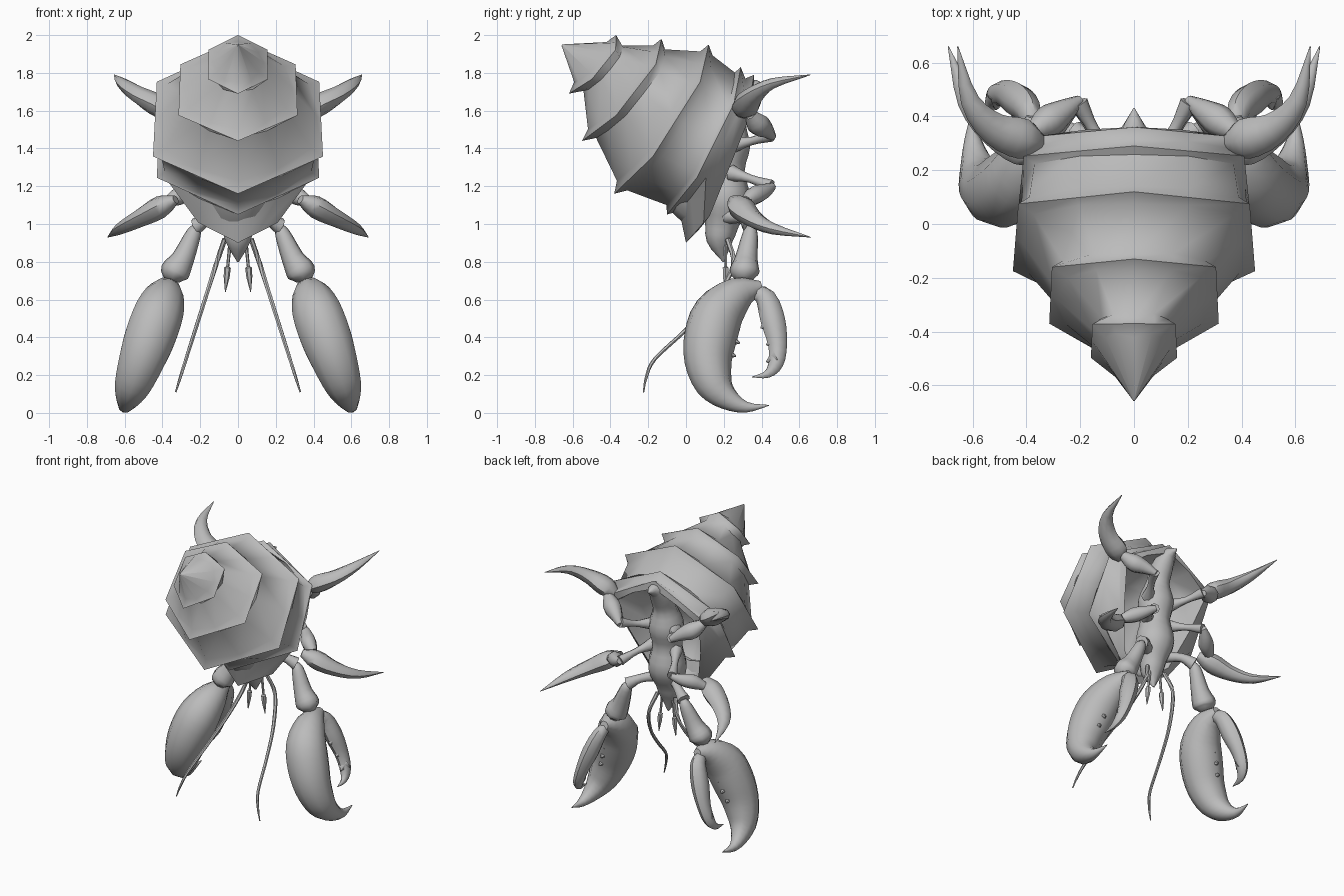
import bpy, bmesh, math
from mathutils import Vector

cube = bpy.data.objects.get("Cube")
if cube:
    bpy.data.objects.remove(cube, do_unlink=True)

grey = bpy.data.materials.new("plain grey")
grey.use_nodes = True
grey.diffuse_color = (0.5, 0.5, 0.5, 1)
grey.node_tree.nodes["Principled BSDF"].inputs["Base Color"].default_value = (0.5, 0.5, 0.5, 1)


def loft(name, rings, angle):
    """Skin a list of closed rings, cap both ends, shade smooth by angle."""
    bm = bmesh.new()
    loops = [[bm.verts.new(p) for p in ring] for ring in rings]
    n = len(loops[0])
    for a, b in zip(loops, loops[1:]):
        for i in range(n):
            j = (i + 1) % n
            bm.faces.new((a[i], a[j], b[j], b[i]))
    bm.faces.new(loops[0])
    bm.faces.new(loops[-1])
    bmesh.ops.recalc_face_normals(bm, faces=bm.faces)
    mesh = bpy.data.meshes.new(name)
    bm.to_mesh(mesh)
    bm.free()
    mesh.materials.append(grey)
    obj = bpy.data.objects.new(name, mesh)
    bpy.context.collection.objects.link(obj)
    bpy.ops.object.select_all(action='DESELECT')
    obj.select_set(True)
    bpy.context.view_layer.objects.active = obj
    bpy.ops.object.shade_smooth_by_angle(angle=math.radians(angle))


def spline(points, steps):
    """Catmull-Rom interpolation of points of any dimension."""
    pts = [Vector(p) for p in points]
    ext = [2 * pts[0] - pts[1]] + pts + [2 * pts[-1] - pts[-2]]
    out = []
    for a, b, c, d in zip(ext, ext[1:], ext[2:], ext[3:]):
        for k in range(steps):
            t = k / steps
            out.append(b + (c - a) * (t / 2) + (2 * a - 5 * b + 4 * c - d) * (t * t / 2)
                       + (3 * b - a - 3 * c + d) * (t ** 3 / 2))
    return out + [pts[-1]]


def limb(name, points, normal=(0, 0, 1), side=1, flat=1.0, sides=8, steps=3):
    """Tapered tube through (x, y, z, radius); flat scales it along the normal."""
    path = spline(points, steps)
    pos = [Vector((p[0] * side, p[1], p[2])) for p in path]
    n = Vector((normal[0] * side, normal[1], normal[2]))
    rings = []
    for i, p in enumerate(pos):
        t = (pos[min(i + 1, len(pos) - 1)] - pos[max(i - 1, 0)]).normalized()
        u = t.cross(n).normalized()
        v = u.cross(t)
        r = max(path[i][3], 0.002)
        rings.append([p + r * (math.cos(a) * u + flat * math.sin(a) * v)
                      for a in (math.tau * k / sides for k in range(sides))])
    loft(name, rings, 50)


# Shell: tilted six-cornered whorls from the tip to the rim
def whorl(top, bottom, upper, lower, t1=0.25, t2=0.75, bow=0.0):
    a, b = Vector((0, *top)), Vector((0, *bottom))
    hi, lo = a.lerp(b, t1), a.lerp(b, t2)
    hi.y += bow
    lo.y += bow
    sx = Vector((1, 0, 0))
    return [a, hi + sx * upper, lo + sx * lower, b, lo - sx * lower, hi - sx * upper]


def rounded(hexagon, scale=1.0, bulge=1.0, shift=(0, 0, 0)):
    mid = sum(hexagon, Vector()) / 6
    out = []
    for a, b in zip(hexagon, hexagon[1:] + hexagon[:1]):
        out += [mid + (a - mid) * scale + Vector(shift),
                mid + ((a + b) / 2 - mid) * scale * bulge + Vector(shift)]
    return out


whorls = [
    whorl((-0.37, 2.0), (-0.62, 1.69), 0.155, 0.16, bow=0.06),
    whorl((-0.13, 1.98), (-0.55, 1.44), 0.305, 0.315, bow=0.075),
    whorl((0.12, 1.95), (-0.38, 1.16), 0.43, 0.45, bow=0.08),
    whorl((0.29, 1.83), (-0.10, 1.05), 0.41, 0.43, bow=0.06),
]
rim = whorl((0.36, 1.79), (0.0, 0.90), 0.38, 0.21, 0.24, 0.88, bow=0.05)
tip = Vector((0, -0.66, 1.95))
previous = rounded([tip.lerp(q, 0.02) for q in whorls[0]])
sections = [previous]
for w in whorls:
    # Corners stand proud of a rounder wall before and after each lip
    scale = 1 - 0.045 / ((w[0] - w[3]).length / 2)
    wall = rounded(w, scale, 0.98 / scale)
    sections.append([p.lerp(q, 0.88) for p, q in zip(previous, wall)])
    sections.append(rounded(w))
    previous = rounded(w, scale, 0.97 / scale, (0, 0.04, -0.02))
    sections.append(previous)
# Rim and hollow mouth
sections.append(rounded(rim))
sections.append(rounded(rim, 0.88, 1.05, (0, 0.02, 0)))
sections.append(rounded(rim, 0.74, 1.08, (0, -0.12, 0.05)))
sections.append(rounded(rim, 0.45, 1.1, (0, -0.25, 0.1)))
loft("shell", sections, 55)

# Body and head, hanging out of the mouth
limb("body", [(0, 0.43, 1.73, 0.003), (0, 0.35, 1.72, 0.05), (0, 0.28, 1.65, 0.075),
              (0, 0.24, 1.55, 0.08),
              (0, 0.22, 1.42, 0.12), (0, 0.21, 1.28, 0.10), (0, 0.21, 1.13, 0.13),
              (0, 0.19, 1.0, 0.09), (0, 0.18, 0.91, 0.07), (0, 0.20, 0.80, 0.005)],
     normal=(1, 0, 0), sides=10)

tilt = (1, 0, 0.36)


def claw_path(rows):
    return [(0.61 - 0.36 * z, y, z, r) for y, z, r in rows]


palm = claw_path([(0.40, 0.67, 0.03), (0.28, 0.63, 0.095), (0.175, 0.53, 0.135),
                  (0.13, 0.40, 0.14), (0.118, 0.27, 0.125), (0.15, 0.15, 0.10),
                  (0.22, 0.075, 0.064), (0.32, 0.03, 0.03), (0.44, 0.04, 0.002)])
finger = claw_path([(0.34, 0.65, 0.03), (0.42, 0.61, 0.055), (0.46, 0.49, 0.065),
                    (0.485, 0.36, 0.05), (0.475, 0.26, 0.04), (0.43, 0.205, 0.022),
                    (0.35, 0.19, 0.002)])
palm_teeth = [(0.25, 0.45), (0.25, 0.38), (0.23, 0.31), (0.20, 0.24)]
finger_teeth = [(0.42, 0.46), (0.45, 0.37), (0.45, 0.28)]

for s, word in ((1, "left"), (-1, "right")):
    # Claw: shoulder, arm, palm, movable finger, teeth
    limb(word + "_claw_shoulder", [(0.07, 0.22, 1.04, 0.04), (0.15, 0.30, 1.03, 0.03),
                                   (0.22, 0.34, 0.99, 0.045)], side=s)
    limb(word + "_claw_arm", [(0.215, 0.34, 0.99, 0.02), (0.235, 0.34, 0.95, 0.04),
                              (0.29, 0.32, 0.82, 0.06), (0.335, 0.31, 0.745, 0.078),
                              (0.35, 0.31, 0.70, 0.04)], normal=(1, 0, 0), side=s)
    limb(word + "_claw_palm", palm, tilt, s, 1.0, 10)
    limb(word + "_claw_finger", finger, tilt, s, 0.85)
    for teeth, reach in ((palm_teeth, 0.035), (finger_teeth, -0.025)):
        for y, z in teeth:
            limb(word + "_claw_tooth", claw_path([(y - reach, z + 0.01, 0.045),
                 (y + reach, z - 0.01, 0.004)]), tilt, s, 1.0, 6, 1)

    # Walking legs: thin joint, thick joint, curved blade
    for level, thin, thick, blade in (
            ("upper",
             [(0.09, 0.25, 1.42, 0.045), (0.15, 0.35, 1.44, 0.022), (0.205, 0.45, 1.47, 0.035)],
             [(0.20, 0.46, 1.46, 0.02), (0.26, 0.42, 1.50, 0.045), (0.32, 0.38, 1.53, 0.06),
              (0.38, 0.34, 1.58, 0.03)],
             [(0.34, 0.30, 1.58, 0.03), (0.41, 0.315, 1.62, 0.075), (0.52, 0.355, 1.68, 0.06),
              (0.61, 0.46, 1.745, 0.035), (0.655, 0.66, 1.79, 0.002)]),
            ("lower",
             [(0.09, 0.24, 1.27, 0.045), (0.15, 0.34, 1.24, 0.022), (0.205, 0.45, 1.20, 0.035)],
             [(0.20, 0.46, 1.20, 0.02), (0.26, 0.41, 1.17, 0.042), (0.31, 0.36, 1.15, 0.05),
              (0.37, 0.32, 1.12, 0.03)],
             [(0.33, 0.25, 1.13, 0.03), (0.41, 0.29, 1.09, 0.075), (0.52, 0.35, 1.03, 0.06),
              (0.62, 0.46, 0.975, 0.038), (0.69, 0.66, 0.93, 0.002)])):
        limb(f"{word}_{level}_leg_joint", thin, side=s)
        limb(f"{word}_{level}_leg_middle", thick, side=s)
        limb(f"{word}_{level}_leg_blade", blade, side=s, flat=0.8)

    # Long feeler
    limb(word + "_feeler", [(0.07, 0.22, 0.92, 0.014), (0.118, 0.25, 0.78, 0.013),
                            (0.175, 0.15, 0.60, 0.012), (0.226, 0.0, 0.44, 0.011),
                            (0.275, -0.165, 0.285, 0.010), (0.305, -0.21, 0.19, 0.008),
                            (0.33, -0.225, 0.11, 0.004)],
         side=s, sides=6, steps=4)
    # Eye stalk with spear-shaped eye
    limb(word + "_eye_stalk", [(0.04, 0.21, 0.92, 0.010), (0.056, 0.21, 0.76, 0.008)],
         normal=(0, 1, 0), side=s, sides=6, steps=1)
    limb(word + "_eye", [(0.056, 0.21, 0.775, 0.008), (0.056, 0.21, 0.768, 0.018),
                         (0.06, 0.21, 0.72, 0.016), (0.067, 0.21, 0.64, 0.002)],
         normal=(0, 1, 0), side=s, sides=6, steps=1)
